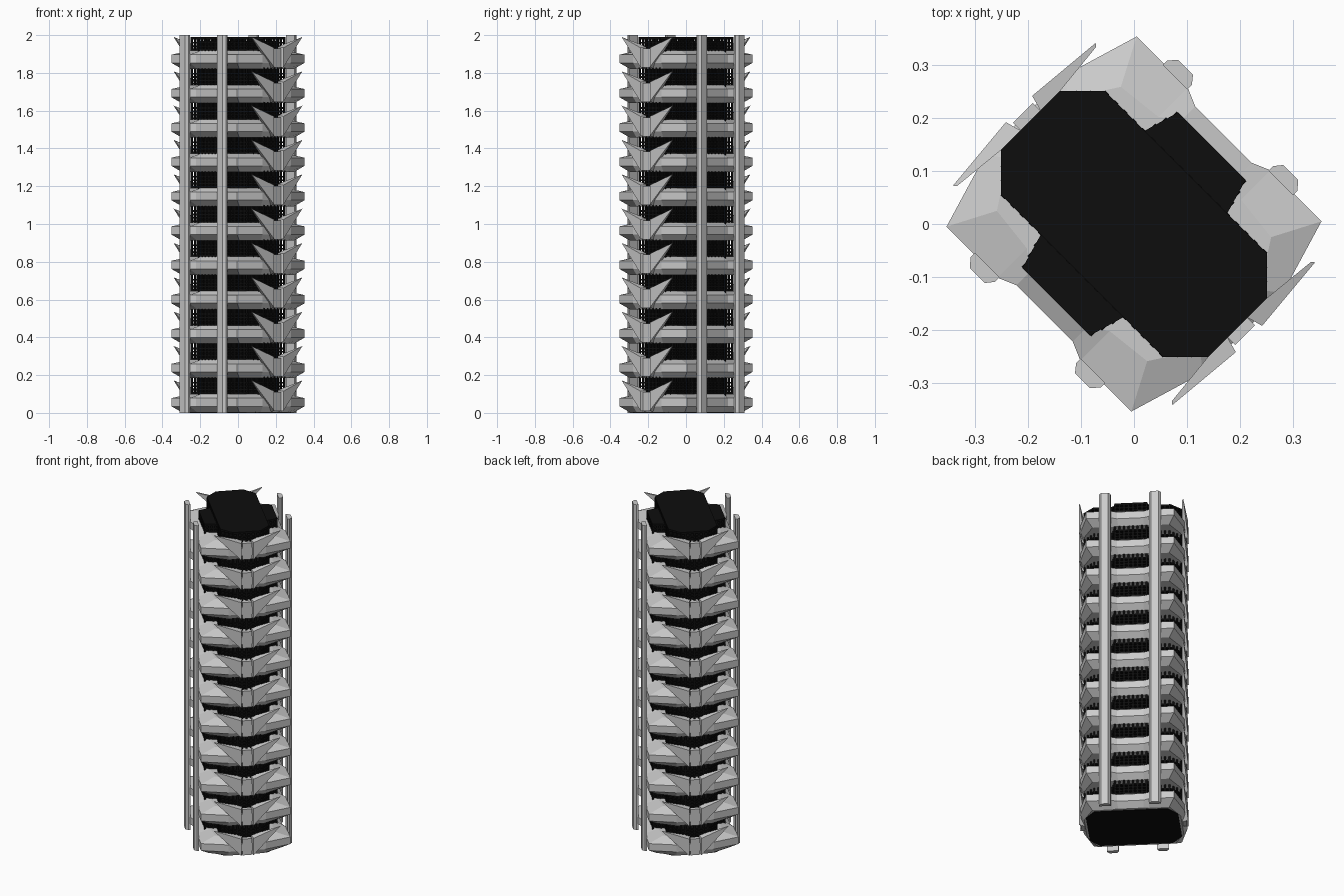
import bpy, bmesh, math
from mathutils import Matrix, Vector

if "Cube" in bpy.data.objects:
    bpy.data.objects.remove(bpy.data.objects["Cube"])

ROT = Matrix.Rotation(math.radians(45), 4, 'Z')   # the column is turned 45 degrees
N, STEP = 11, 2.0 / 11
black = bpy.data.materials.new("dark_core")
black.diffuse_color = (0.004, 0.004, 0.004, 1)
black.use_nodes = True
black.node_tree.nodes["Principled BSDF"].inputs["Base Color"].default_value = black.diffuse_color


def finish(bm, name, mat=None):
    bmesh.ops.recalc_face_normals(bm, faces=bm.faces)
    bm.transform(ROT)
    me = bpy.data.meshes.new(name)
    bm.to_mesh(me)
    bm.free()
    ob = bpy.data.objects.new(name, me)
    bpy.context.collection.objects.link(ob)
    if mat:
        me.materials.append(mat)
    return ob


def loft(bm, levels):
    """Closed solid through (z, outline) levels with equal point counts."""
    rings = [[bm.verts.new((x, y, z)) for x, y in pts] for z, pts in levels]
    n = len(rings[0])
    for a, b in zip(rings, rings[1:]):
        for i in range(n):
            j = (i + 1) % n
            bm.faces.new((a[i], a[j], b[j], b[i]))
    bm.faces.new(rings[0][::-1])
    bm.faces.new(rings[-1])


def mirrored(quarter):
    """Full outline from one quadrant running from +x towards +y."""
    half = quarter + [(-x, y) for x, y in reversed(quarter)]
    return half + [(-x, -y) for x, y in half]


# Armour rings with undercut lower edge and sloping top
bottom = mirrored([(0.205, 0.07), (0.205, 0.10), (0.205, 0.215), (0.10, 0.27)])
outer = mirrored([(0.238, 0.075), (0.253, 0.11), (0.253, 0.246), (0.106, 0.29)])
inner = mirrored([(0.205, 0.075), (0.175, 0.11), (0.165, 0.20), (0.08, 0.255)])
for k in range(N):
    z = k * STEP
    bm = bmesh.new()
    loft(bm, [(z + 0.003, bottom), (z + 0.035, outer), (z + 0.078, outer), (z + 0.10, inner)])
    finish(bm, f"armour_ring_{k + 1}")

# Swept triangular fins, one pair with a centre block on each narrow side
for k in range(N):
    z = k * STEP
    bm = bmesh.new()
    for sy in (1, -1):
        for sx in (1, -1):
            front = [(0.19, 0.292, 0.172), (0.035, 0.306, 0.115), (0.035, 0.306, 0.012)]
            back = [(0.185, 0.286, 0.168), (0.025, 0.27, 0.12), (0.025, 0.27, 0.006)]
            f = [bm.verts.new((sx * x, sy * y, z + h)) for x, y, h in front]
            b = [bm.verts.new((sx * x, sy * y, z + h)) for x, y, h in back]
            bm.faces.new(f)
            bm.faces.new(b[::-1])
            for i in range(3):
                j = (i + 1) % 3
                bm.faces.new((f[i], b[i], b[j], f[j]))
        block = [(0.026, sy * 0.25), (0.026, sy * 0.296), (-0.026, sy * 0.296), (-0.026, sy * 0.25)]
        loft(bm, [(z + 0.01, block), (z + 0.11, block)])
    finish(bm, f"fins_{k + 1}")

# Full-height rails on the two broad sides
for sx in (1, -1):
    for sy in (1, -1):
        prof = [(sx * x, sy * y) for x, y in
                [(0.25, 0.108), (0.262, 0.108), (0.277, 0.12), (0.277, 0.16), (0.262, 0.173), (0.25, 0.173)]]
        bm = bmesh.new()
        loft(bm, [(0, prof), (2, prof)])
        finish(bm, f"rail_{'right' if sx > 0 else 'left'}_{'back' if sy > 0 else 'front'}")

# Dark core: stacked slats with upright bars, in two crossing sections
long_sec = mirrored([(0.138, 0.216), (0.078, 0.276)])
wide_sec = mirrored([(0.207, 0.09), (0.138, 0.11)])
for name, sec, top in (("core_long", long_sec, 1.99), ("core_wide", wide_sec, 1.97)):
    bm = bmesh.new()
    for k in range(N):
        for h in (0.101, 0.119, 0.137, 0.155):
            z = k * STEP + h
            if z + 0.02 < top:
                loft(bm, [(z, sec), (z + 0.009, sec)])
    loft(bm, [(top - 0.012, sec), (top, sec)])
    for i, a in enumerate(sec):
        a, b = Vector(a), Vector(sec[(i + 1) % len(sec)])
        count = max(1, round((b - a).length / 0.026))
        for s in range(count):
            c = a.lerp(b, s / count) * 0.975
            r = 0.005
            sq = [(c.x - r, c.y - r), (c.x + r, c.y - r), (c.x + r, c.y + r), (c.x - r, c.y + r)]
            loft(bm, [(0.06, sq), (top - 0.005, sq)])
    finish(bm, name, black)

# Dark base plate closing the underside
base = mirrored([(0.19, 0.205), (0.125, 0.258)])
bm = bmesh.new()
loft(bm, [(0, base), (0.01, base)])
finish(bm, "base_plate", black)
